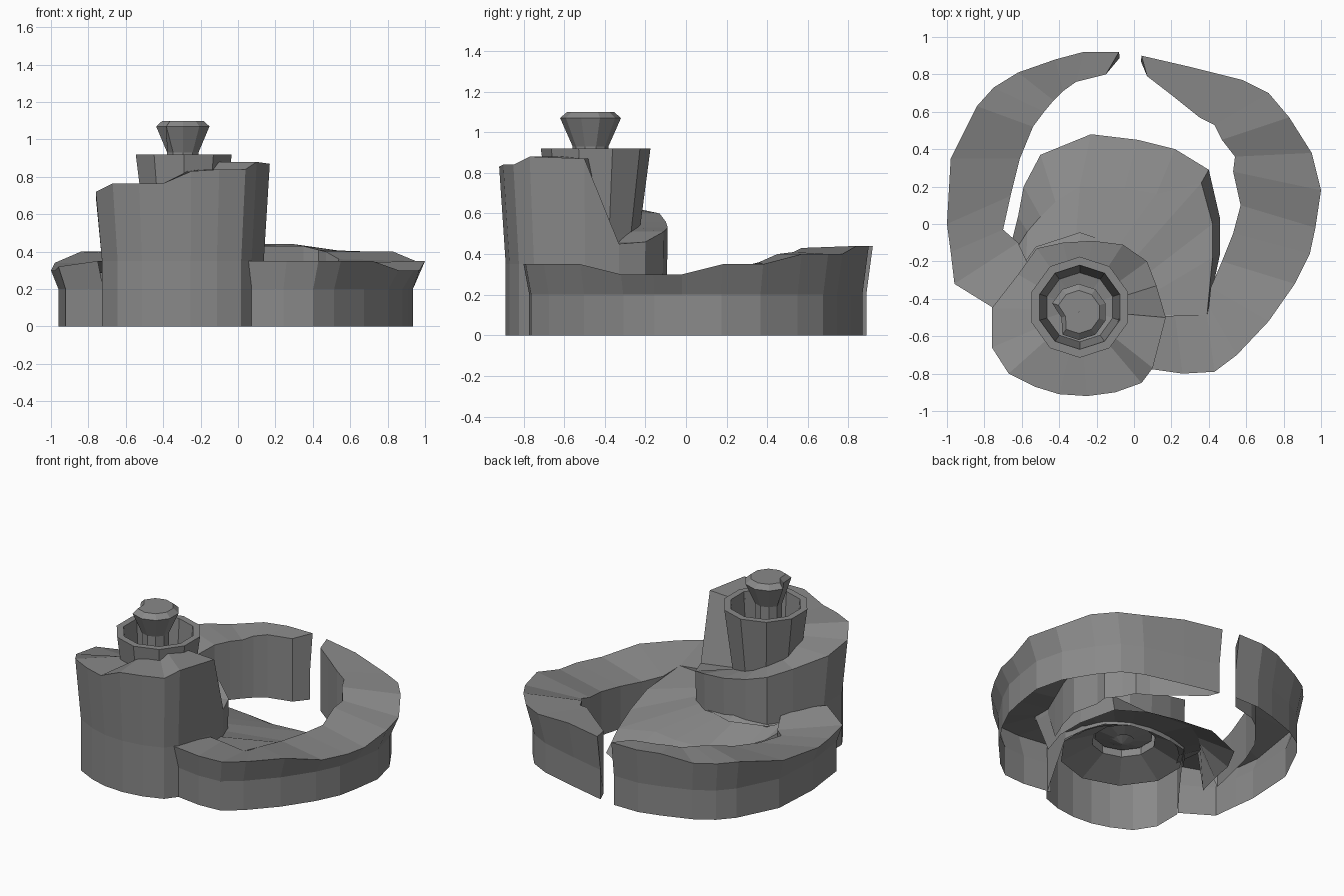
import bpy, bmesh, math

# Dark grey stone
stone = bpy.data.materials.new("dark_stone")
stone.diffuse_color = (0.25, 0.25, 0.25, 1)


def loft(name, rows, close_rows=False, cap_start=False):
    """Skin a grid of points: each row is one cross-section."""
    bm = bmesh.new()
    grid = [[bm.verts.new(p) for p in row] for row in rows]
    n, m = len(grid), len(grid[0])
    for i in range(n if close_rows else n - 1):
        a, b = grid[i], grid[(i + 1) % n]
        for j in range(m - 1):
            bm.faces.new((a[j], a[j + 1], b[j + 1], b[j]))
    if cap_start:
        bm.faces.new(grid[0])
    bmesh.ops.recalc_face_normals(bm, faces=bm.faces)
    mesh = bpy.data.meshes.new(name)
    bm.to_mesh(mesh)
    bm.free()
    mesh.materials.append(stone)
    obj = bpy.data.objects.new(name, mesh)
    bpy.context.collection.objects.link(obj)
    return obj


def rock_wall(name, stations, shrink, joined):
    """Rock rampart: station = outer x, y, z and inner x, y, z of the top.
    The last `joined` stations meet the floor, so have no deep inner wall."""
    rows = []
    for i, (ox, oy, oz, ix, iy, iz) in enumerate(stations):
        bx, by = ox * shrink, oy * 0.965
        low = iz - 0.03 if i >= len(stations) - joined else 0
        rows.append([(bx, by, 0), (bx, by, 0.2), (ox, oy, oz),
                     (ix, iy, iz), (ix, iy, low)])
    return loft(name, rows, cap_start=True)


# Right arm of the ring, from the back tip round to the front
rock_wall("right_rock_arm", [
    (0.04, 0.90, 0.44, 0.07, 0.79, 0.43),
    (0.30, 0.84, 0.44, 0.20, 0.69, 0.43),
    (0.58, 0.77, 0.40, 0.35, 0.57, 0.43),
    (0.72, 0.70, 0.40, 0.43, 0.53, 0.41),
    (0.83, 0.57, 0.40, 0.47, 0.45, 0.40),
    (0.95, 0.38, 0.35, 0.54, 0.36, 0.36),
    (1.00, 0.18, 0.35, 0.53, 0.28, 0.34),
    (0.97, -0.02, 0.30, 0.57, 0.10, 0.30),
    (0.94, -0.16, 0.30, 0.53, -0.05, 0.29),
    (0.86, -0.32, 0.30, 0.47, -0.20, 0.28),
    (0.72, -0.52, 0.35, 0.41, -0.34, 0.28),
    (0.55, -0.70, 0.35, 0.40, -0.44, 0.29),
    (0.43, -0.79, 0.35, 0.39, -0.49, 0.30),
    (0.26, -0.80, 0.35, 0.22, -0.49, 0.32),
    (0.05, -0.77, 0.35, 0.05, -0.50, 0.34)], 0.935, 5)

# Left arm of the ring, from the back tip round to the tower
rock_wall("left_rock_arm", [
    (-0.08, 0.92, 0.44, -0.15, 0.80, 0.43),
    (-0.27, 0.92, 0.44, -0.31, 0.76, 0.43),
    (-0.42, 0.88, 0.44, -0.38, 0.71, 0.42),
    (-0.62, 0.81, 0.40, -0.43, 0.66, 0.40),
    (-0.75, 0.73, 0.40, -0.48, 0.60, 0.40),
    (-0.84, 0.63, 0.40, -0.54, 0.52, 0.39),
    (-0.98, 0.35, 0.34, -0.61, 0.35, 0.34),
    (-1.00, 0.00, 0.30, -0.66, 0.15, 0.30),
    (-0.98, -0.15, 0.30, -0.70, -0.03, 0.29),
    (-0.96, -0.32, 0.32, -0.62, -0.10, 0.28),
    (-0.75, -0.45, 0.35, -0.55, -0.25, 0.34)], 0.96, 2)

# Sloping floor between the tower and the ring: low edge, crease, tower foot
edge = [(-0.66, -0.12), (-0.62, 0.04), (-0.59, 0.20), (-0.50, 0.37), (-0.23, 0.48),
        (0.02, 0.45), (0.22, 0.40), (0.40, 0.29), (0.46, 0.03), (0.46, -0.16), (0.40, -0.35)]
crease = [(-0.64, -0.15), (-0.57, -0.04), (-0.50, 0.04), (-0.42, 0.12), (-0.29, 0.20),
          (-0.05, 0.19), (0.12, 0.16), (0.36, 0.22), (0.42, 0.00), (0.42, -0.18), (0.39, -0.49)]
foot = []
for i in range(11):
    t = math.radians(160 - i * 16.5)
    foot.append((-0.29 + 0.36 * math.cos(t), -0.46 + 0.34 * math.sin(t)))
crease_z = [0.27, 0.22, 0.20, 0.18, 0.18, 0.17, 0.17, 0.15, 0.18, 0.25, 0.30]
loft("sloping_floor", [[(x, y, 0) for x, y in edge],
                       [(x, y, z) for (x, y), z in zip(crease, crease_z)],
                       [(x, y, 0.28) for x, y in foot]])

# Tower whose top climbs as a spiral ledge and ends in a cliff
ledge = [(0.12, -0.33, 0.45), (0.07, -0.20, 0.46), (-0.06, -0.11, 0.51),
         (-0.22, -0.09, 0.53), (-0.38, -0.10, 0.56), (-0.52, -0.13, 0.60),
         (-0.62, -0.27, 0.63), (-0.76, -0.45, 0.69), (-0.76, -0.66, 0.72),
         (-0.67, -0.80, 0.765), (-0.53, -0.87, 0.765), (-0.40, -0.91, 0.765),
         (-0.25, -0.92, 0.83), (-0.10, -0.90, 0.84), (0.04, -0.85, 0.84),
         (0.10, -0.77, 0.88), (0.17, -0.50, 0.87)]
CX, CY = -0.29, -0.46
rows = []
for x, y, z in ledge:
    t = math.atan2(y - CY, x - CX)
    front = y < -0.4
    k = 0.93 if front else 0.99
    bx, by = CX + (x - CX) * k, CY + (y - CY) * k
    low = 0 if front and y != -0.50 else 0.24
    inner = (CX + 0.22 * math.cos(t), CY + 0.22 * math.sin(t), z)
    rows.append([(bx, by, low), (bx, by, 0.35 if front else 0.28), (x, y, z), inner])
loft("spiral_tower", rows, close_rows=True)


def turned(name, profile, sides, cx, cy, phase=0.0, notch=None):
    """Low-poly turned part from (radius, z) pairs; optional notched corner."""
    rows = []
    for i in range(sides):
        t = math.tau * i / sides + phase
        row = []
        for r, z in profile:
            r = r * 0.65 if i == notch and z > 0.95 else r
            row.append((cx + r * math.cos(t), cy + r * math.sin(t), z))
        rows.append(row)
    return loft(name, rows, close_rows=True)


# Cup set in the tower, open at the top, with a floor inside
turned("cup", [(0.40, 0.27), (0.20, 0.36), (0.215, 0.50), (0.27, 0.92), (0.225, 0.92),
               (0.185, 0.40), (0.06, 0.37)], 10, -0.29, -0.445, math.radians(18))

# Flared knob on a stem standing in the cup
turned("knob", [(0.001, 0.35), (0.085, 0.38), (0.088, 0.93), (0.15, 1.07),
                (0.115, 1.10), (0.001, 1.10)], 10, -0.295, -0.47, math.radians(18), notch=5)
